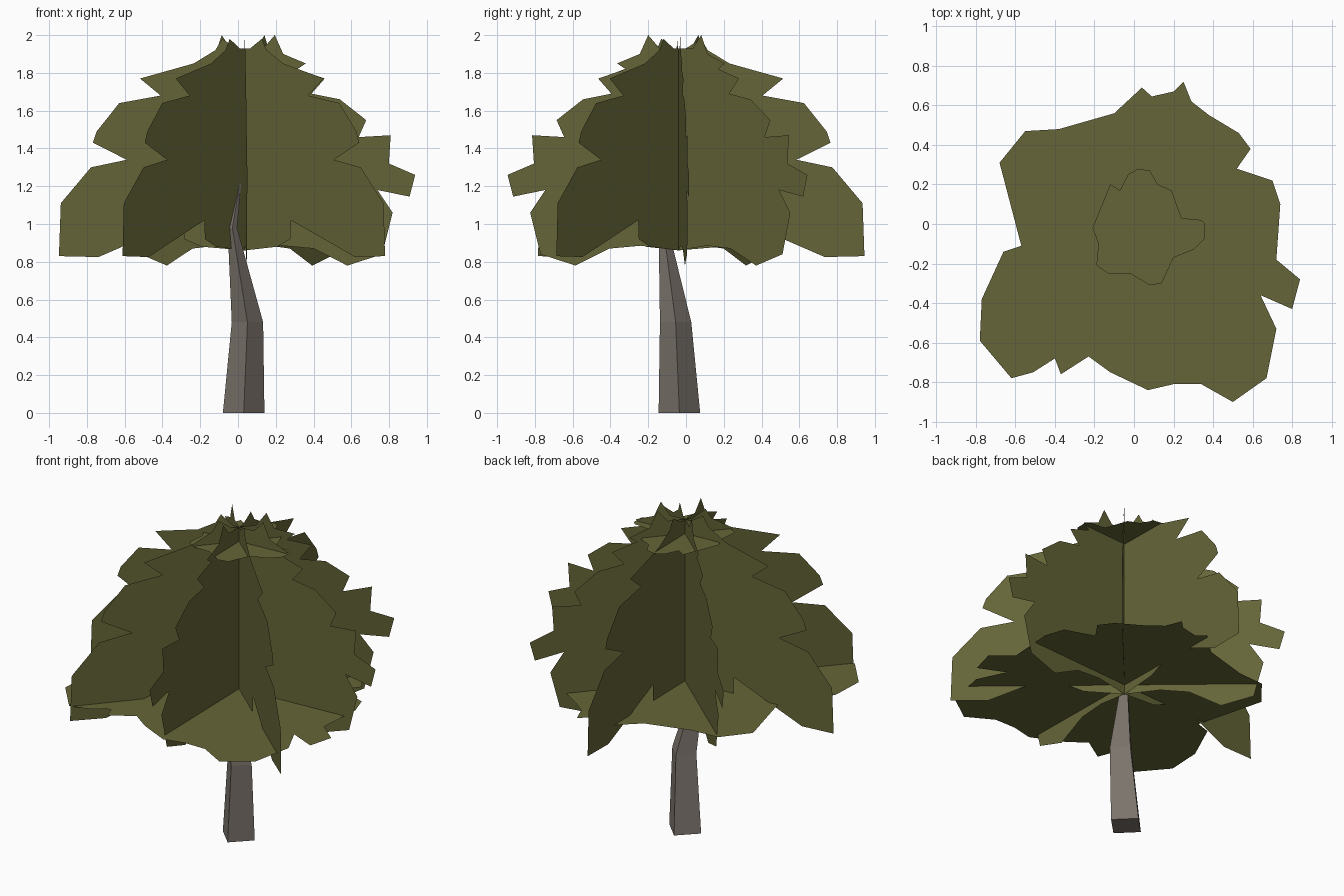
import bpy
from math import cos, sin, radians


def material(name, rgb):
    m = bpy.data.materials.new(name)
    m.diffuse_color = (*rgb, 1)
    return m


def add_mesh(name, verts, faces, mat):
    me = bpy.data.meshes.new(name)
    me.from_pydata(verts, [], faces)
    me.update()
    ob = bpy.data.objects.new(name, me)
    bpy.context.collection.objects.link(ob)
    me.materials.append(mat)
    return ob


leaf = material("leaf", (0.13, 0.13, 0.04))
bark = material("bark", (0.2, 0.175, 0.15))
AX, AY = 0.035, -0.04   # axis where the upright leaf cards cross

# Trunk: four-sided, bent and tapering to a tip (x, y, z, half width)
rings = [(0.03, -0.035, 0, 0.11), (0.05, -0.055, 0.48, 0.083),
         (-0.03, -0.12, 0.98, 0.025), (0.02, -0.045, 1.28, 0.003)]
verts, faces = [], []
for x, y, z, r in rings:
    verts += [(x + r, y, z), (x, y + r, z), (x - r, y, z), (x, y - r, z)]
for k in range(len(rings) - 1):
    for i in range(4):
        a, b = 4 * k + i, 4 * k + (i + 1) % 4
        faces.append((a, b, b + 4, a + 4))
faces += [(3, 2, 1, 0), (12, 13, 14, 15)]
add_mesh("trunk", verts, faces, bark)

# Upright leaf card outline (distance from axis, height)
card = [(-0.04, 1.93), (-0.12, 1.98), (-0.155, 1.92), (-0.27, 1.85),
        (-0.555, 1.77), (-0.445, 1.68), (-0.665, 1.64), (-0.785, 1.49),
        (-0.805, 1.43), (-0.625, 1.34), (-0.815, 1.3), (-0.975, 1.11),
        (-0.985, 0.83), (-0.775, 0.825), (-0.325, 1.02), (-0.32, 0.92),
        (-0.23, 0.88), (0, 0.86), (0.2, 0.885), (0.365, 0.87),
        (0.545, 0.78), (0.73, 0.84), (0.785, 1.06), (0.705, 1.18),
        (0.875, 1.145), (0.905, 1.26), (0.765, 1.32), (0.775, 1.47),
        (0.605, 1.46), (0.645, 1.55), (0.505, 1.66), (0.355, 1.69),
        (0.425, 1.77), (0.28, 1.82), (0.325, 1.85), (0.205, 1.9),
        (0.16, 2.0), (0.1, 1.93)]
for i, deg in enumerate((3.6, 49, 139, 271)):
    c, s = cos(radians(deg)), sin(radians(deg))
    add_mesh(f"upright_leaf_card_{i + 1}",
             [(AX + u * c, AY + u * s, z) for u, z in card],
             [range(len(card))], leaf)

# Flat leaf layers: wide lower skirt and small crown cap
skirt = [(0.04, 0.69), (0.09, 0.645), (0.2, 0.67), (0.25, 0.72), (0.29, 0.62),
         (0.38, 0.55), (0.53, 0.46), (0.59, 0.38), (0.52, 0.28), (0.7, 0.22),
         (0.74, 0.1), (0.72, -0.18), (0.84, -0.28), (0.8, -0.43),
         (0.64, -0.36), (0.72, -0.53), (0.67, -0.78), (0.5, -0.9),
         (0.34, -0.81), (0.2, -0.81), (0.07, -0.84), (-0.12, -0.75),
         (-0.23, -0.67), (-0.37, -0.76), (-0.4, -0.68), (-0.51, -0.75),
         (-0.62, -0.78), (-0.78, -0.59), (-0.77, -0.38), (-0.66, -0.14),
         (-0.57, -0.11), (-0.68, 0.31), (-0.55, 0.47), (-0.38, 0.48),
         (-0.1, 0.56)]
cap = [(0.36, 0), (0.36, -0.07), (0.3, -0.13), (0.2, -0.17), (0.14, -0.3),
       (0.08, -0.31), (-0.02, -0.25), (-0.13, -0.25), (-0.19, -0.21),
       (-0.18, -0.1), (-0.21, -0.02), (-0.12, 0.2), (-0.07, 0.17),
       (-0.03, 0.25), (0.02, 0.28), (0.08, 0.27), (0.12, 0.2), (0.19, 0.17),
       (0.24, 0.03), (0.34, 0.02)]
for name, outline, z in (("lower_leaf_layer", skirt, 0.92),
                         ("crown_leaf_layer", cap, 1.84)):
    add_mesh(name, [(x, y, z) for x, y in reversed(outline)],
             [range(len(outline))], leaf)
